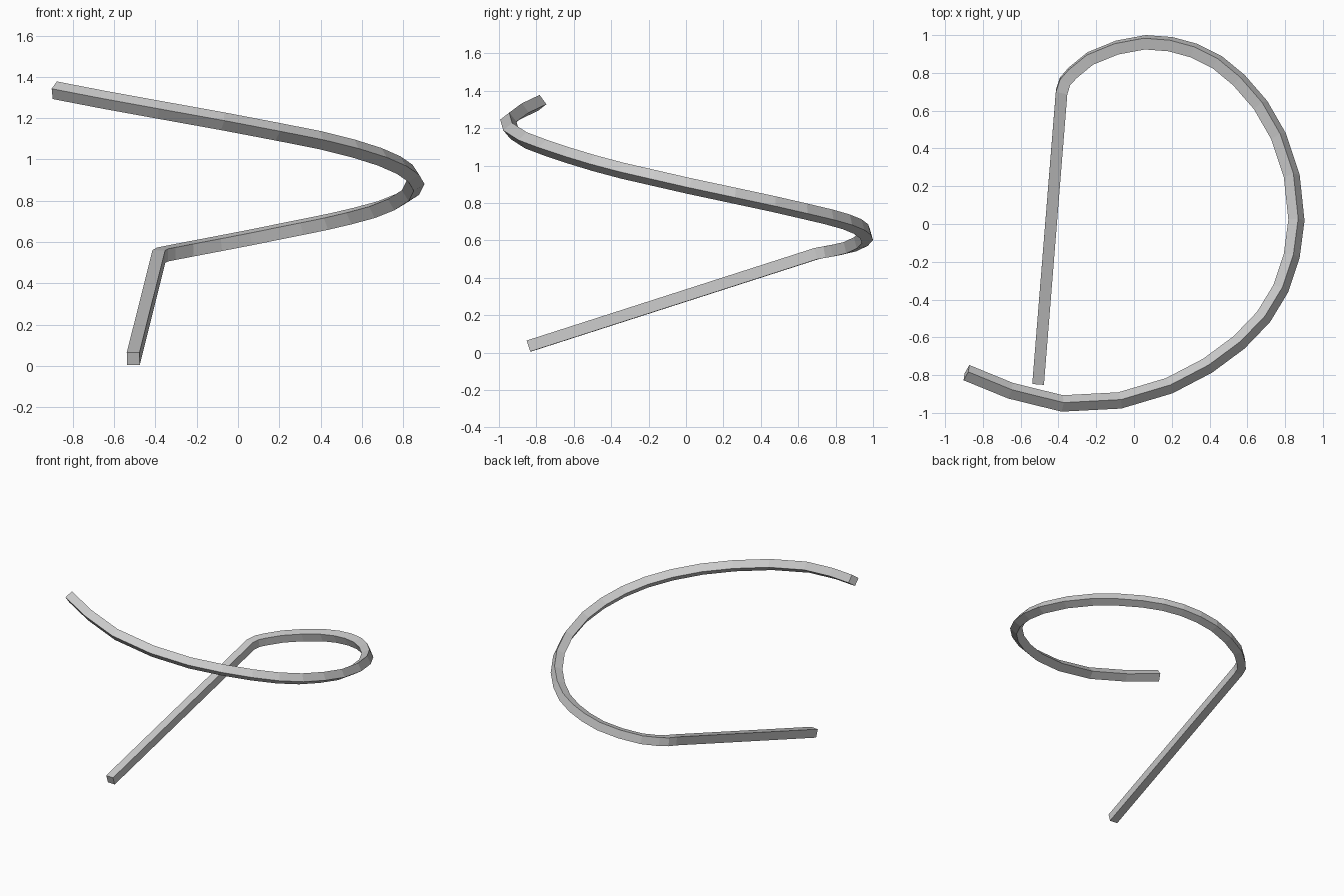
import bpy, bmesh
from mathutils import Vector

if "Cube" in bpy.data.objects:
    bpy.data.objects.remove(bpy.data.objects["Cube"])

SIDE = 0.062   # width of the square bar

# Centre line: straight leg, then a rising clockwise loop
PATH = [Vector(p) for p in (
    (-0.507, -0.84, 0.035), (-0.383, 0.70, 0.53), (-0.365, 0.755, 0.54),
    (-0.325, 0.80, 0.548), (-0.232, 0.876, 0.566), (-0.09, 0.934, 0.593),
    (0.06, 0.962, 0.622), (0.193, 0.952, 0.649), (0.318, 0.918, 0.674),
    (0.44, 0.857, 0.699), (0.555, 0.762, 0.726), (0.67, 0.63, 0.757),
    (0.765, 0.465, 0.795), (0.835, 0.255, 0.84), (0.86, 0.02, 0.89),
    (0.835, -0.168, 0.933), (0.777, -0.342, 0.973), (0.686, -0.492, 1.013),
    (0.556, -0.627, 1.054), (0.39, -0.75, 1.095), (0.187, -0.856, 1.135),
    (-0.075, -0.934, 1.185), (-0.38, -0.95, 1.24), (-0.655, -0.882, 1.29),
    (-0.887, -0.787, 1.335))]


def sweep_square(name, path, side):
    """Sweep a square along a path without twisting it about its own axis."""
    bm = bmesh.new()
    dirs = [(b - a).normalized() for a, b in zip(path, path[1:])]
    tangents = [dirs[0]] + [(a + b).normalized() for a, b in zip(dirs, dirs[1:])] + [dirs[-1]]
    across = tangents[0].cross(Vector((0, 0, 1))).normalized()
    rings, previous = [], tangents[0]
    for point, tangent in zip(path, tangents):
        across = previous.rotation_difference(tangent) @ across
        across = (across - tangent * across.dot(tangent)).normalized()
        up = across.cross(tangent)
        rings.append([bm.verts.new(point + (across * i + up * j) * side / 2)
                      for i, j in ((-1, -1), (1, -1), (1, 1), (-1, 1))])
        previous = tangent
    for r, s in zip(rings, rings[1:]):
        for k in range(4):
            n = (k + 1) % 4
            bm.faces.new((r[k], r[n], s[n], s[k]))
    bm.faces.new(rings[0][::-1])
    bm.faces.new(rings[-1])
    bmesh.ops.recalc_face_normals(bm, faces=bm.faces)
    mesh = bpy.data.meshes.new(name)
    bm.to_mesh(mesh)
    bm.free()
    obj = bpy.data.objects.new(name, mesh)
    bpy.context.collection.objects.link(obj)
    return obj


# Bent square bar
sweep_square("bent_bar", PATH, SIDE)
